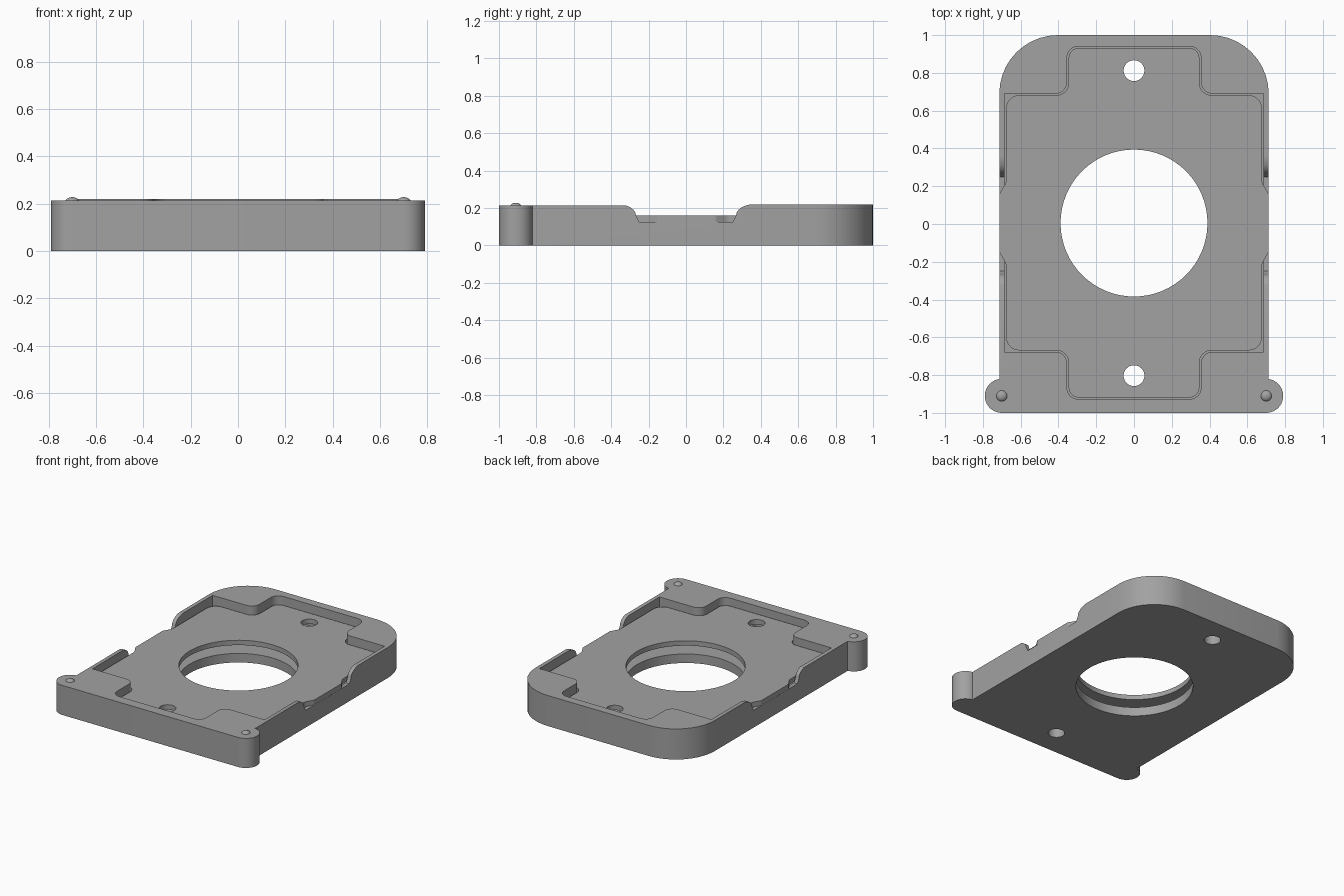
import bpy, bmesh, math
from mathutils import Vector

if "Cube" in bpy.data.objects:
    bpy.data.objects.remove(bpy.data.objects["Cube"])

grey = bpy.data.materials.new("mid_grey")
grey.diffuse_color = (0.36, 0.36, 0.36, 1)
grey.use_nodes = True
grey.node_tree.nodes["Principled BSDF"].inputs["Base Color"].default_value = grey.diffuse_color


def rounded(points, steps=10):
    """Closed outline from (x, y, corner radius) points."""
    out = []
    n = len(points)
    for i, (x, y, r) in enumerate(points):
        p = Vector((x, y))
        if r == 0:
            out.append(p)
            continue
        a = (Vector(points[i - 1][:2]) - p).normalized()
        b = (Vector(points[(i + 1) % n][:2]) - p).normalized()
        half = a.angle(b) / 2
        c = p + (a + b).normalized() * r / math.sin(half)
        start = p + a * r / math.tan(half) - c
        end = p + b * r / math.tan(half) - c
        sweep = start.angle_signed(end)
        for k in range(steps + 1):
            t = -sweep * k / steps
            out.append(c + Vector((start.x * math.cos(t) - start.y * math.sin(t),
                                   start.x * math.sin(t) + start.y * math.cos(t))))
    return out


def mirrored(half):
    """Right-hand points, front to back, completed on the left."""
    return rounded(half + [(-x, y, r) for x, y, r in reversed(half)])


def prism(name, outline, low, high, along_x=False):
    bm = bmesh.new()
    place = (lambda p: (low, p.x, p.y)) if along_x else (lambda p: (p.x, p.y, low))
    face = bm.faces.new([bm.verts.new(place(p)) for p in outline])
    ext = bmesh.ops.extrude_face_region(bm, geom=[face])["geom"]
    shift = Vector((high - low, 0, 0)) if along_x else Vector((0, 0, high - low))
    bmesh.ops.translate(bm, vec=shift, verts=[v for v in ext if isinstance(v, bmesh.types.BMVert)])
    bmesh.ops.recalc_face_normals(bm, faces=bm.faces)
    mesh = bpy.data.meshes.new(name)
    bm.to_mesh(mesh)
    bm.free()
    ob = bpy.data.objects.new(name, mesh)
    bpy.context.collection.objects.link(ob)
    mesh.materials.append(grey)
    return ob


def circle(x, y, r, n=64):
    return [Vector((x + r * math.cos(2 * math.pi * i / n),
                    y + r * math.sin(2 * math.pi * i / n))) for i in range(n)]


def activate(ob):
    bpy.ops.object.select_all(action="DESELECT")
    ob.select_set(True)
    bpy.context.view_layer.objects.active = ob


def cut(ob, cutters):
    activate(ob)
    for c in cutters:
        mod = ob.modifiers.new("cut", "BOOLEAN")
        mod.operation, mod.solver, mod.object = "DIFFERENCE", "EXACT", c
        bpy.ops.object.modifier_apply(modifier=mod.name)


def smooth(ob):
    activate(ob)
    bpy.ops.object.shade_smooth_by_angle(angle=math.radians(30))


# housing: rounded back corners and two round ears at the front
housing = prism("housing", mirrored([
    (0.79, -1, 0.0899), (0.79, -0.82, 0.0899), (0.713, -0.82, 0), (0.713, 1, 0.31)]), 0, 0.22)

# cross-shaped pocket
pocket = prism("pocket_cutter", mirrored([
    (0.355, -0.927, 0.06), (0.355, -0.677, 0.06), (0.685, -0.677, 0),
    (0.685, 0.69, 0), (0.355, 0.69, 0.06), (0.355, 0.94, 0.06)]), 0.065, 0.4)

# the front half of the rim is slightly lower
front_trim = prism("front_trim_cutter", [Vector(p) for p in
                   ((-1, -1.2), (1, -1.2), (1, 0), (-1, 0))], 0.213, 0.4)

# scooped side notches
curve = [Vector((0.25, 0.125)), Vector((0.268, 0.16))]
for k in range(1, 13):
    a = math.pi / 2 * k / 12
    curve.append(Vector((0.268 + 0.1 * (1 - math.cos(a)), 0.16 + 0.0605 * math.sin(a))))
curve.append(Vector((0.368, 0.4)))
notch_line = curve + [Vector((-p.x, p.y)) for p in reversed(curve)]
notches = [prism("notch_cutter", notch_line, s * 0.6, s * 0.9, True) for s in (-1, 1)]

# centre opening and two screw holes
holes = [prism("hole_cutter", circle(0, y, r), -0.1, 0.5)
         for y, r in ((0.005, 0.389), (0.812, 0.055), (-0.803, 0.055))]

cut(housing, [pocket, front_trim] + notches + holes)

# inset plate with side tabs, resting in the notches
plate = prism("inset_plate", mirrored([
    (0.346, -0.919, 0.055), (0.346, -0.669, 0.065), (0.677, -0.669, 0.07),
    (0.677, -0.21, 0.06), (0.712, -0.15, 0.02), (0.712, 0.16, 0.02),
    (0.677, 0.22, 0.06), (0.677, 0.682, 0.07), (0.346, 0.682, 0.065),
    (0.346, 0.932, 0.055)]), 0.125, 0.16)
cut(plate, holes)
smooth(housing)
smooth(plate)

for c in [pocket, front_trim] + notches + holes:
    bpy.data.objects.remove(c, do_unlink=True)

# small domed pegs on the ears
for side, x in (("left", -0.70), ("right", 0.70)):
    bpy.ops.mesh.primitive_uv_sphere_add(segments=24, ring_count=12, radius=0.03,
                                         location=(x, -0.91, 0.207))
    peg = bpy.context.object
    peg.name = side + "_peg"
    peg.scale.z = 0.7
    peg.data.materials.append(grey)
    bpy.ops.object.shade_smooth()
